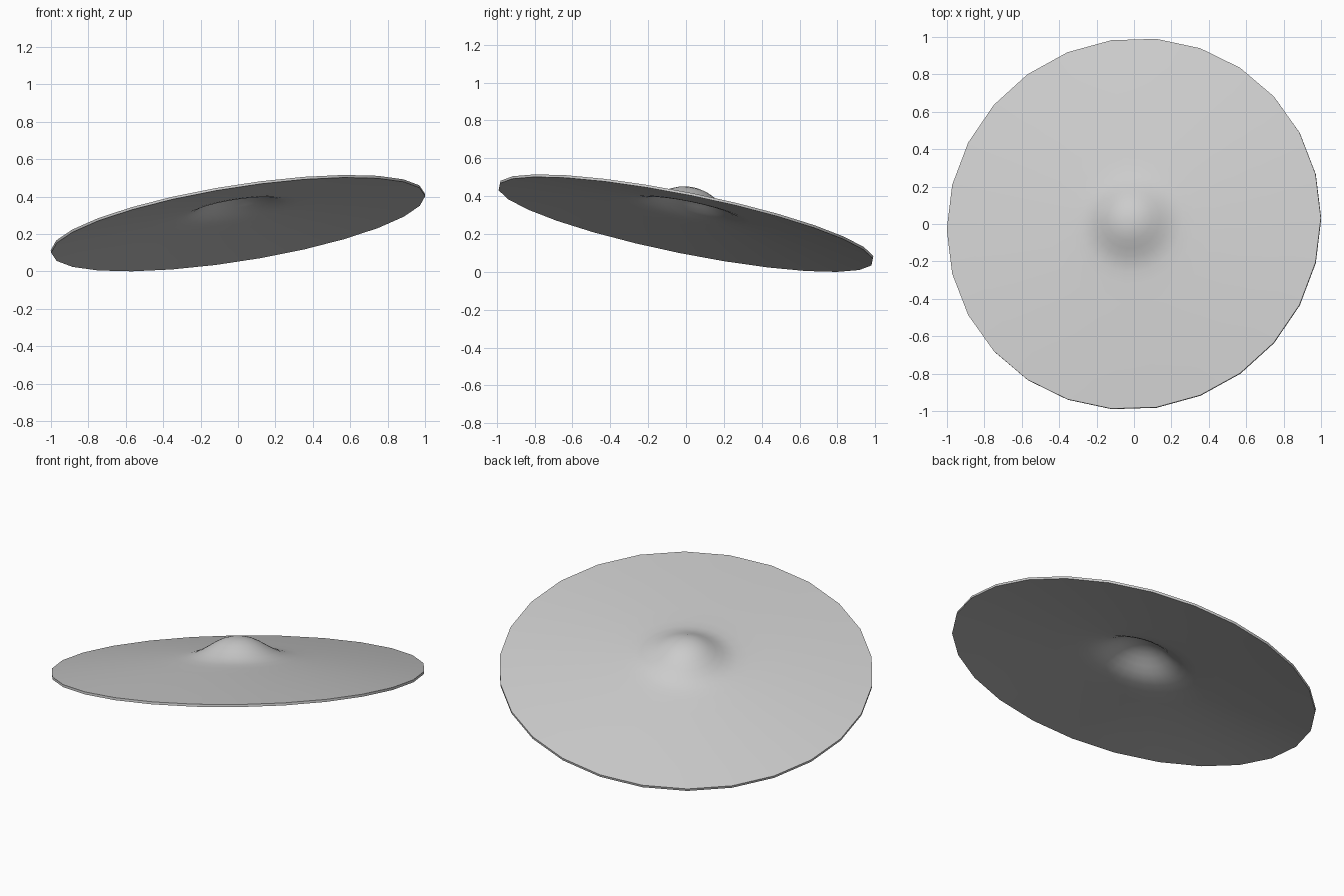
import bpy, bmesh, math
from mathutils import Matrix, Vector

if "Cube" in bpy.data.objects:
    bpy.data.objects.remove(bpy.data.objects["Cube"])

SIDES = 26
THICK = 0.014

# upper profile: radius, height (bell in the middle, shallow bow to the rim)
TOP = [(0.0, 0.185), (0.04, 0.182), (0.08, 0.172), (0.12, 0.154), (0.16, 0.130),
       (0.20, 0.107), (0.24, 0.090), (0.28, 0.080), (0.34, 0.072), (0.45, 0.062),
       (0.60, 0.047), (0.75, 0.031), (0.88, 0.016), (1.012, 0.0)]
PROFILE = TOP + [(r, z - THICK) for r, z in reversed(TOP)]


def lathe(bm, profile, sides):
    rings = []
    for r, z in profile:
        if r == 0:
            rings.append([bm.verts.new((0, 0, z))] * sides)
        else:
            rings.append([bm.verts.new((r * math.cos(2 * math.pi * i / sides),
                                        r * math.sin(2 * math.pi * i / sides), z))
                          for i in range(sides)])
    for a, b in zip(rings, rings[1:]):
        for i in range(sides):
            j = (i + 1) % sides
            quad = list(dict.fromkeys((a[i], b[i], b[j], a[j])))
            bm.faces.new(quad)


# cymbal disc: closed thin shell
bm = bmesh.new()
lathe(bm, PROFILE, SIDES)
bmesh.ops.recalc_face_normals(bm, faces=bm.faces)

# tilt up to the right and towards the front
tilt = (Matrix.Rotation(math.radians(-11.4), 4, 'X')
        @ Matrix.Rotation(math.radians(-8.8), 4, 'Y'))
bmesh.ops.transform(bm, matrix=tilt, verts=bm.verts)

# centre and stand on the floor
lo = Vector([min(v.co[k] for v in bm.verts) for k in range(3)])
hi = Vector([max(v.co[k] for v in bm.verts) for k in range(3)])
bmesh.ops.translate(bm, verts=bm.verts,
                    vec=(-(lo.x + hi.x) / 2, -(lo.y + hi.y) / 2, -lo.z))

mesh = bpy.data.meshes.new("cymbal")
bm.to_mesh(mesh)
bm.free()
cymbal = bpy.data.objects.new("cymbal", mesh)
bpy.context.collection.objects.link(cymbal)
bpy.context.view_layer.objects.active = cymbal
cymbal.select_set(True)
bpy.ops.object.shade_smooth_by_angle(angle=math.radians(35))
